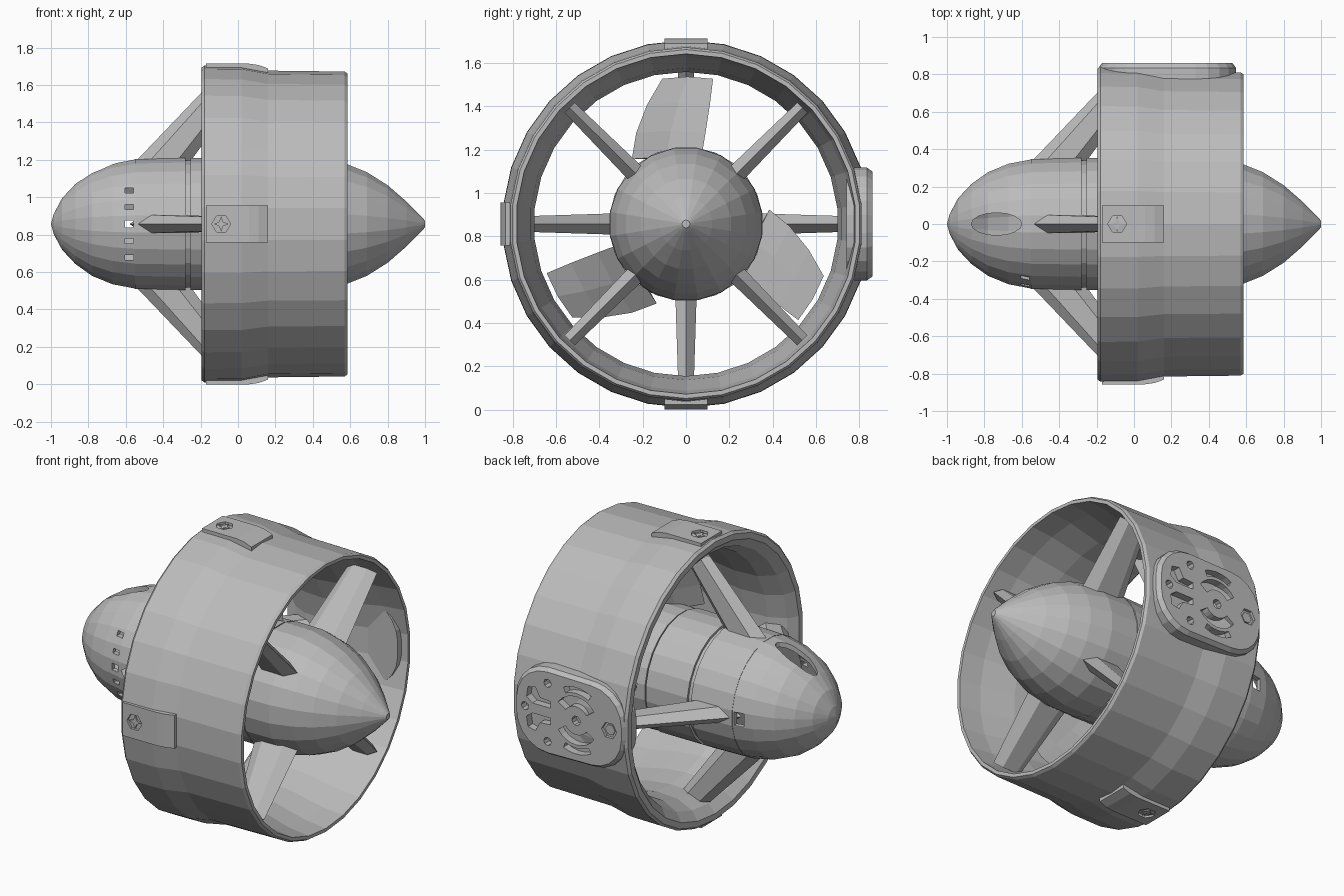
import bpy, bmesh, math
from mathutils import Matrix, Vector

if "Cube" in bpy.data.objects:
    bpy.data.objects.remove(bpy.data.objects["Cube"])

CZ = 0.857  # height of the rotation axis
grey = bpy.data.materials.new("grey")
grey.diffuse_color = (0.5, 0.5, 0.5, 1)
grey.use_nodes = True
grey.node_tree.nodes["Principled BSDF"].inputs["Base Color"].default_value = grey.diffuse_color


def finish(name, bm):
    bmesh.ops.remove_doubles(bm, verts=bm.verts, dist=1e-5)
    bmesh.ops.recalc_face_normals(bm, faces=bm.faces)
    me = bpy.data.meshes.new(name)
    bm.to_mesh(me)
    bm.free()
    me.materials.append(grey)
    ob = bpy.data.objects.new(name, me)
    bpy.context.collection.objects.link(ob)
    ob.location.z = CZ
    return ob


def skin(bm, rings, wrap=False, caps=True):
    """Join equal rings of points with quads."""
    vs = [[bm.verts.new(p) for p in r] for r in rings]
    n = len(vs[0])
    pairs = list(zip(vs, vs[1:])) + ([(vs[-1], vs[0])] if wrap else [])
    for a, b in pairs:
        for i in range(n):
            j = (i + 1) % n
            bm.faces.new((a[i], a[j], b[j], b[i]))
    if caps and not wrap:
        bm.faces.new(vs[0])
        bm.faces.new(vs[-1])


def revolve(name, profile, n, wrap=False):
    """Turn (x, radius) points about the x axis."""
    bm = bmesh.new()
    rings = []
    for x, r in profile:
        r = max(r, 1e-7)
        rings.append([(x, r * math.cos(2 * math.pi * (i + .5) / n), r * math.sin(2 * math.pi * (i + .5) / n))
                      for i in range(n)])
    skin(bm, rings, wrap, caps=False)
    bmesh.ops.dissolve_degenerate(bm, edges=bm.edges, dist=1e-5)
    return finish(name, bm)


def box(bm, lo, hi):
    lo, hi = Vector(lo), Vector(hi)
    bmesh.ops.create_cube(bm, size=1, matrix=Matrix.Translation((lo + hi) / 2) @ Matrix.Diagonal((*(hi - lo), 1)))


def prism(bm, pts, y0, y1):
    """Extrude an (x, z) outline along y."""
    skin(bm, [[(x, y0, z) for x, z in pts], [(x, y1, z) for x, z in pts]])


def arc(cx, cz, r, a0, a1, n):
    return [(cx + r * math.cos(math.radians(a0 + (a1 - a0) * i / n)),
             cz + r * math.sin(math.radians(a0 + (a1 - a0) * i / n))) for i in range(n + 1)]


def disc(cx, cz, r, n):
    return arc(cx, cz, r, 0, 360, n)[:-1]


def cut(ob, cutter):
    m = ob.modifiers.new("cut", 'BOOLEAN')
    m.object, m.operation, m.solver = cutter, 'DIFFERENCE', 'EXACT'
    bpy.context.view_layer.update()
    me = bpy.data.meshes.new_from_object(ob.evaluated_get(bpy.context.evaluated_depsgraph_get()))
    ob.modifiers.clear()
    ob.data = me
    bpy.data.objects.remove(cutter)


def turned(ob, deg):
    ob.rotation_euler.x = math.radians(deg)
    return ob


# Duct ring with flared inlet and outlet
revolve("duct", [(-.195, .80), (-.195, .835), (-.18, .848), (.02, .846), (.16, .82), (.57, .815), (.585, .805),
                 (.585, .785), (.45, .77), (.25, .72), (.1, .702), (-.05, .71), (-.15, .75)], 30, True)

# Hollow rounded nose
nose = revolve("nose_shell", [(-1, 0), (-.985, .055), (-.94, .14), (-.87, .215), (-.78, .28), (-.67, .325), (-.55, .348),
                              (-.55, .32), (-.67, .295), (-.78, .25), (-.87, .185), (-.93, .11), (-.96, 0)], 24)
bm = bmesh.new()
for z in (-.18, -.09, 0, .09, .18):  # front vent slots
    h = .02 if z == 0 else .013
    box(bm, (-.605, -.5, z - h), (-.56, -.15, z + h))
box(bm, (-.62, .15, -.04), (-.56, .5, .04))  # rear vent
oval = [(-.735 + .135 * math.cos(i * math.pi / 8), .06 * math.sin(i * math.pi / 8)) for i in range(16)]
skin(bm, [[(x, y, .1) for x, y in oval], [(x, y, .5) for x, y in oval]])  # top opening
cut(nose, finish("nose_cutter", bm))

# Motor housing with a narrow groove, then the tail cone
revolve("motor_housing", [(-.55, 0), (-.55, .35), (-.28, .356), (-.28, .342), (-.255, .342), (-.255, .356),
                          (.02, .356), (.02, 0)], 24)
revolve("rotor_hub", [(.03, 0), (.03, .35), (.27, .356), (.27, 0)], 24)
revolve("tail_cone", [(.275, 0), (.275, .356), (.45, .354), (.58, .325), (.69, .28), (.8, .21), (.9, .122),
                      (.985, .035), (1, .018), (1, 0)], 20)


def strut(name, deg, stations):
    """Tapered six-sided fin; stations are (radius, x0, x1, half thickness)."""
    bm = bmesh.new()
    rings = []
    for r, a, b, t in stations:
        c = (b - a) * .25
        rings.append([(a, 0, r), (a + c, t, r), (b - c, t, r), (b, 0, r), (b - c, -t, r), (a + c, -t, r)])
    skin(bm, rings)
    return turned(finish(name, bm), deg)


for i in range(4):
    strut(f"inlet_strut_{i}", 90 * i, [(.3, -.58, -.28, .05), (.74, -.16, .04, .036)])
    strut(f"outlet_strut_{i}", 45 + 90 * i, [(.28, .27, .56, .045), (.76, .36, .55, .033)])

# Propeller: stations are (radius, y0, y1, half axial depth)
for i in range(3):
    bm = bmesh.new()
    rings = []
    for r, y0, y1, d in [(.3, -.25, .07, .1), (.42, -.23, .09, .085), (.55, -.18, .11, .065), (.67, -.11, .125, .045)]:
        m = (y0 + y1) / 2
        rings.append([(.15 - d, y0, r), (.162, m, r + .01), (.15 + d, y1, r), (.138, m, r + .01)])
    skin(bm, rings)
    turned(finish(f"propeller_blade_{i}", bm), 120 * i)

# Mounting pads on the front, top and bottom
for label, deg in (("front", 0), ("top", -90), ("bottom", 90)):
    bm = bmesh.new()
    side = [(-.17, -.8), (-.17, -.857), (.06, -.857), (.11, -.85), (.16, -.832), (.16, -.8)]
    skin(bm, [[(x, y, z) for x, y in side] for z in (-.1, .1)])
    pad = turned(finish(f"{label}_pad", bm), deg)
    bm = bmesh.new()
    prism(bm, disc(-.09, 0, .05, 6), -.9, -.835)
    cut(pad, turned(finish("pad_cutter", bm), deg))
    bm = bmesh.new()
    star = [(-.09 + (.04, .016)[k % 2] * math.cos(k * math.pi / 4), (.04, .016)[k % 2] * math.sin(k * math.pi / 4))
            for k in range(8)]
    prism(bm, star, -.852, -.82)
    turned(finish(f"{label}_bolt", bm), deg)

# Rounded rear mounting plate with pockets
bm = bmesh.new()
outline = arc(.33, .04, .215, 90, 0, 5) + arc(.33, -.04, .215, 0, -90, 5)
outline += arc(.02, -.04, .21, -90, -180, 5) + arc(.02, .04, .21, 180, 90, 5)
big = [(.18 + (x - .18) * 1.0, z * 1.02) for x, z in outline]
small = [(.18 + (x - .18) * .95, z * .95) for x, z in outline]
skin(bm, [[(x, .74, z) for x, z in big], [(x, .835, z) for x, z in big], [(x, .86, z) for x, z in small]])
plate = finish("rear_plate", bm)
bm = bmesh.new()
pockets = [arc(.13, 0, .145, a, b, 8) + arc(.13, 0, .085, b, a, 8) for a, b in ((35, 145), (215, 325))]
pockets += [arc(.13, 0, .2, a, b, 5) + arc(.13, 0, .165, b, a, 5) for a, b in ((65, 120), (240, 295))]
pockets += [disc(.13, 0, .028, 10), disc(-.09, 0, .05, 6), disc(.47, 0, .025, 8)]
for s in (-1, 1):
    pockets.append(disc(.32, .175 * s, .025, 8))
    pockets.append([(.30, .03 * s), (.42, .03 * s), (.46, .06 * s), (.45, .12 * s), (.40, .13 * s), (.37, .075 * s), (.30, .07 * s)])
for p in pockets:
    prism(bm, p, .815, .9)
cut(plate, finish("plate_cutter", bm))
bm = bmesh.new()
prism(bm, [(-.09 + (x + .09) * .65, z * .65) for x, z in disc(-.09, 0, .05, 6)], .8, .85)
finish("rear_bolt", bm)
